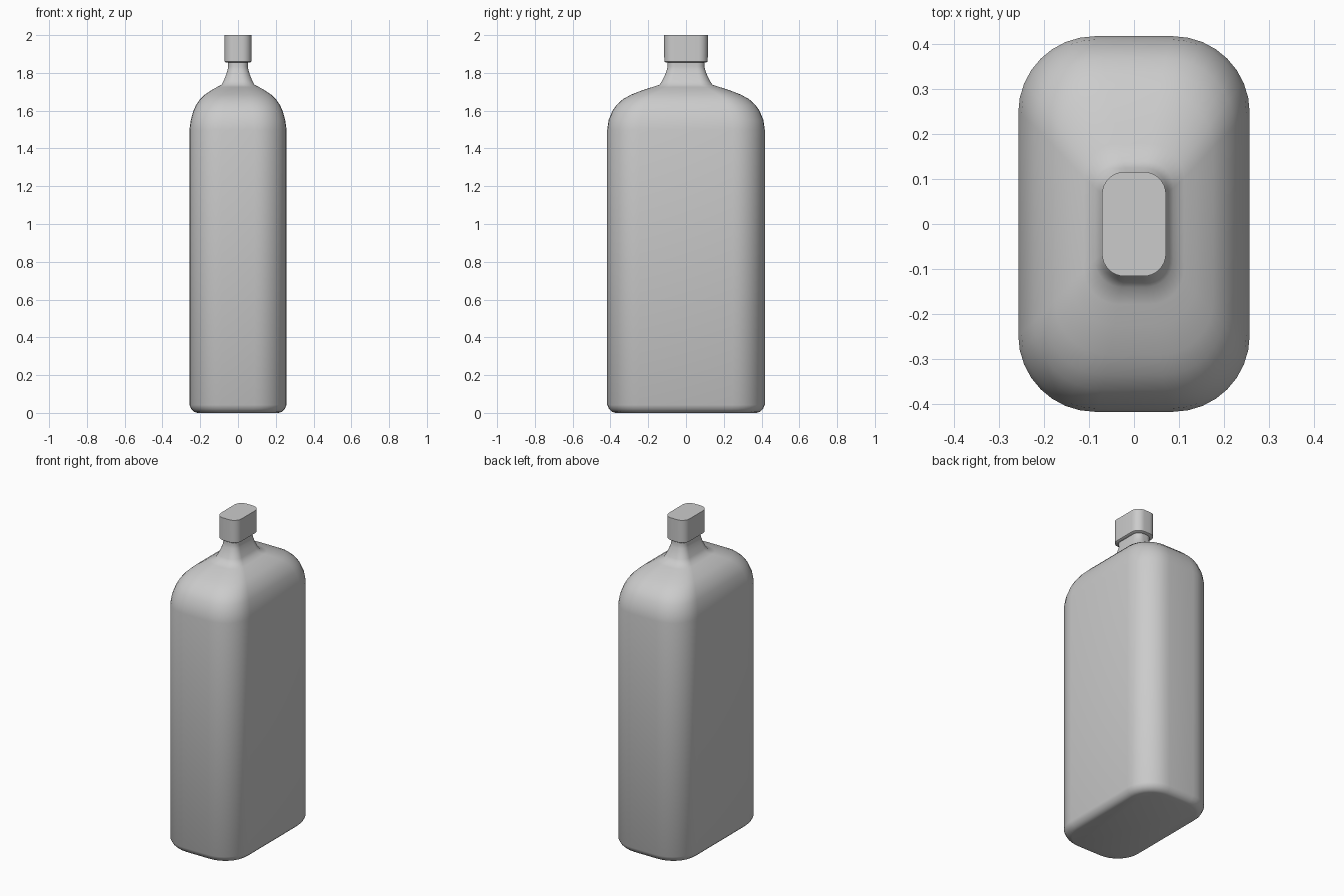
import bpy, bmesh
from math import cos, sin, pi, radians

if "Cube" in bpy.data.objects:
    bpy.data.objects.remove(bpy.data.objects["Cube"])


def ring(hx, hy, r, n=8):
    """Rounded rectangle outline, counter-clockwise."""
    pts = []
    for k, (sx, sy) in enumerate([(1, 1), (-1, 1), (-1, -1), (1, -1)]):
        for i in range(n + 1):
            a = (k + i / n) * pi / 2
            pts.append((sx * (hx - r) + r * cos(a), sy * (hy - r) + r * sin(a)))
    return pts


def loft(name, sections, angle):
    """Skin rounded rectangles given as (z, half x, half y, corner radius)."""
    bm = bmesh.new()
    loops = [[bm.verts.new((x, y, z)) for x, y in ring(hx, hy, r)]
             for z, hx, hy, r in sections]
    for a, b in zip(loops, loops[1:]):
        for i in range(len(a)):
            j = (i + 1) % len(a)
            bm.faces.new((a[i], a[j], b[j], b[i]))
    bm.faces.new(loops[0][::-1])
    bm.faces.new(loops[-1])
    mesh = bpy.data.meshes.new(name)
    bm.to_mesh(mesh)
    bm.free()
    obj = bpy.data.objects.new(name, mesh)
    bpy.context.collection.objects.link(obj)
    bpy.ops.object.select_all(action='DESELECT')
    obj.select_set(True)
    bpy.context.view_layer.objects.active = obj
    bpy.ops.object.shade_smooth_by_angle(angle=radians(angle))
    return obj


# Flask body with rounded foot, shoulder and flared neck
loft("bottle_body", [
    (0.000, 0.215, 0.375, 0.135),
    (0.006, 0.232, 0.392, 0.150),
    (0.020, 0.247, 0.407, 0.163),
    (0.042, 0.257, 0.417, 0.170),
    (1.500, 0.257, 0.417, 0.170),
    (1.550, 0.250, 0.410, 0.168),
    (1.600, 0.236, 0.389, 0.160),
    (1.630, 0.222, 0.368, 0.152),
    (1.660, 0.201, 0.335, 0.138),
    (1.685, 0.176, 0.291, 0.120),
    (1.710, 0.138, 0.225, 0.095),
    (1.725, 0.111, 0.178, 0.076),
    (1.737, 0.087, 0.140, 0.060),
    (1.760, 0.075, 0.125, 0.054),
    (1.790, 0.063, 0.111, 0.047),
    (1.815, 0.055, 0.102, 0.042),
    (1.835, 0.052, 0.097, 0.040),
    (1.870, 0.055, 0.099, 0.041),
], 40)

# Stopper cap
loft("bottle_cap", [
    (1.855, 0.064, 0.108, 0.046),
    (1.860, 0.071, 0.115, 0.050),
    (2.000, 0.071, 0.116, 0.050),
], 40)
